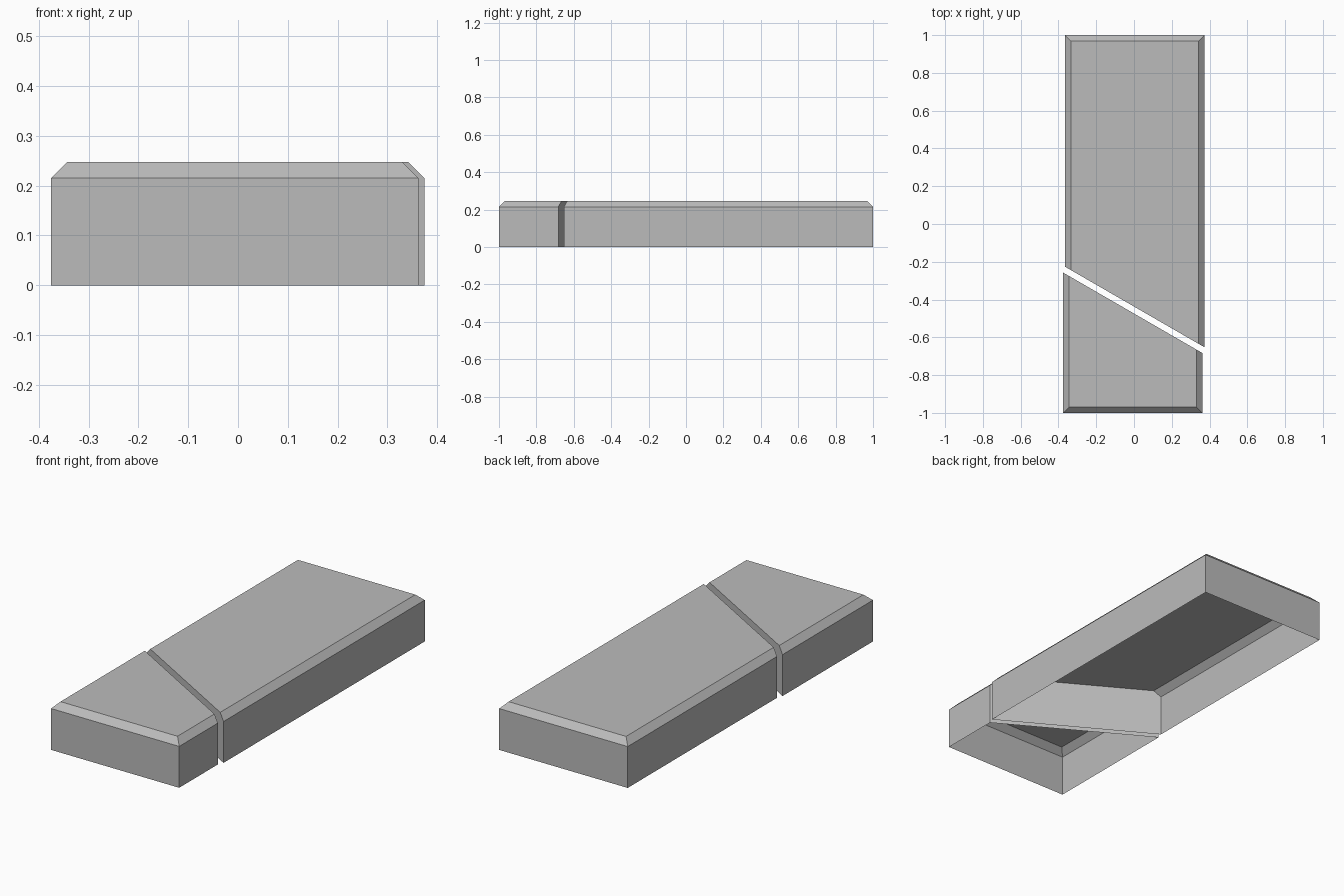
import bpy, bmesh, math

cube = bpy.data.objects.get("Cube")
if cube:
    bpy.data.objects.remove(cube, do_unlink=True)

SHOULDER, TOP = 0.215, 0.247
BEVEL = TOP - SHOULDER
SLOPE = -math.tan(math.radians(30))

grey = bpy.data.materials.new("plain grey")
grey.use_nodes = True
colour = (0.5, 0.5, 0.5, 1)
grey.diffuse_color = colour
grey.node_tree.nodes["Principled BSDF"].inputs["Base Color"].default_value = colour


def make_block(name, x_right, x_left, y_end, y_cut):
    """Open-bottomed shell, chamfered on three top edges; y_cut is the diagonal's y at x = 0."""
    side = math.copysign(1, y_end)
    bm = bmesh.new()
    rings = []
    for z, inset in ((0, 0), (SHOULDER, 0), (TOP, BEVEL)):
        a, b, end = x_right + inset, x_left - inset, y_end - side * inset
        outline = [(a, y_cut + SLOPE * a), (b, y_cut + SLOPE * b), (b, end), (a, end)]
        rings.append([bm.verts.new((x, y, z)) for x, y in outline])
    bottom, shoulder, top = rings

    # Straight sides and chamfers
    for i in (1, 2, 3):
        j = (i + 1) % 4
        bm.faces.new((bottom[i], bottom[j], shoulder[j], shoulder[i]))
        bm.faces.new((shoulder[i], shoulder[j], top[j], top[i]))
    # Diagonal end, one flat face up to the top
    bm.faces.new((bottom[0], bottom[1], shoulder[1], top[1], top[0], shoulder[0]))
    bm.faces.new(top)

    # Outward normals, with the top facing up
    bmesh.ops.recalc_face_normals(bm, faces=bm.faces)
    bm.faces.ensure_lookup_table()
    if bm.faces[-1].normal.z < 0:
        bmesh.ops.reverse_faces(bm, faces=bm.faces)

    mesh = bpy.data.meshes.new(name)
    bm.to_mesh(mesh)
    bm.free()
    mesh.materials.append(grey)
    obj = bpy.data.objects.new(name, mesh)
    bpy.context.collection.objects.link(obj)
    return obj


make_block("long_block", -0.365, 0.374, 1.0, -0.437)
make_block("short_block", -0.375, 0.362, -1.0, -0.474)
